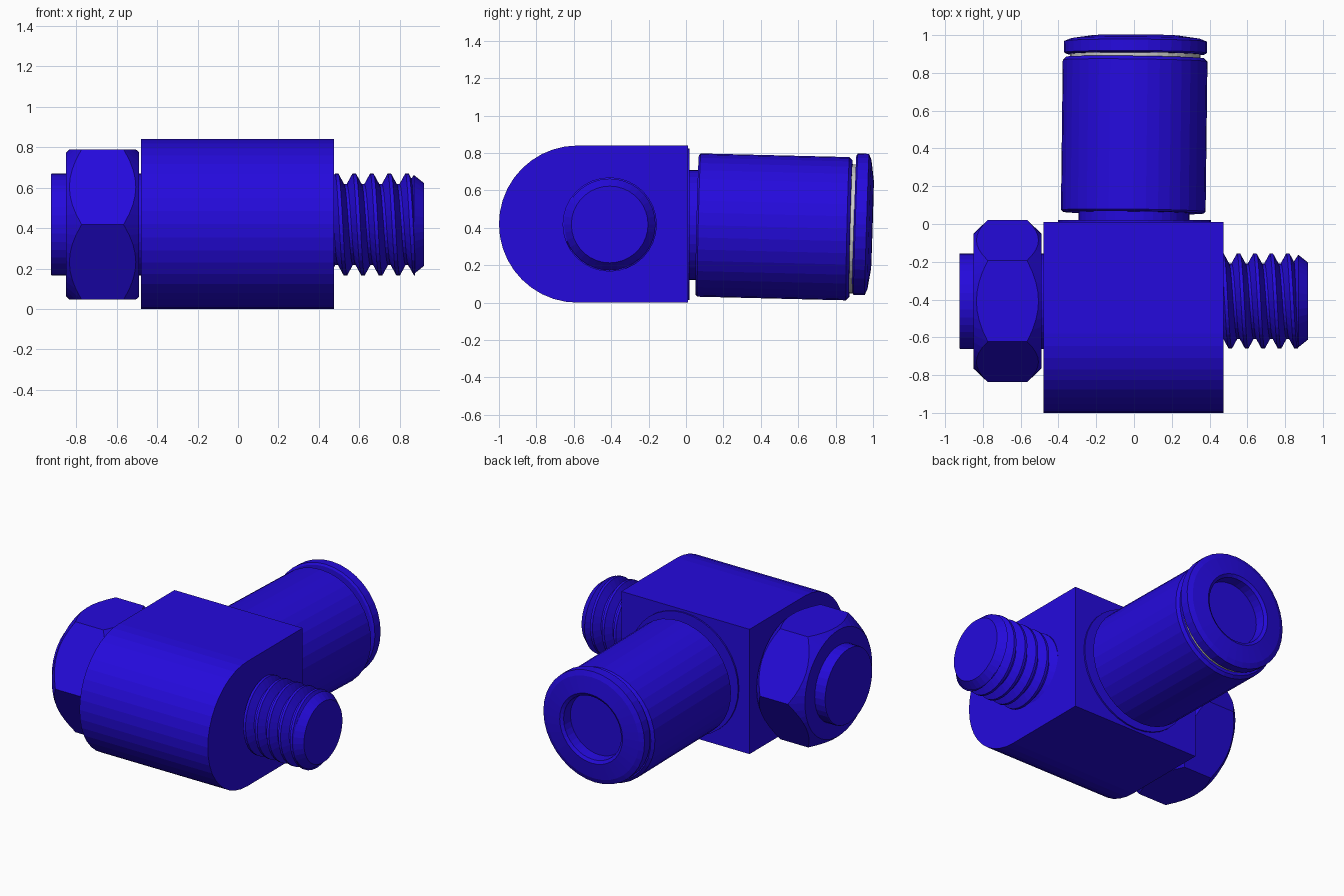
import bpy, bmesh
from math import pi, cos, sin, radians
from mathutils import Matrix

if "Cube" in bpy.data.objects:
    bpy.data.objects.remove(bpy.data.objects["Cube"])

blue = bpy.data.materials.new("blue")
blue.diffuse_color = (0.018, 0.003, 0.72, 1)
blue.use_nodes = True
blue.node_tree.nodes["Principled BSDF"].inputs["Base Color"].default_value = blue.diffuse_color


def finish(name, bm, matrix=Matrix(), mat=blue):
    bmesh.ops.recalc_face_normals(bm, faces=bm.faces)
    me = bpy.data.meshes.new(name)
    bm.to_mesh(me)
    bm.free()
    if mat:
        me.materials.append(mat)
    ob = bpy.data.objects.new(name, me)
    ob.matrix_world = matrix
    bpy.context.collection.objects.link(ob)
    return ob


def lathe(name, profile, matrix, n=36, mat=blue):
    """Turn (along, radius) points about local x; profile may depend on the angle."""
    fn = profile if callable(profile) else (lambda t: profile)
    bm = bmesh.new()
    cols = []
    for i in range(n):
        t = 2 * pi * i / n
        cols.append([bm.verts.new((a, r * cos(t), r * sin(t))) for a, r in fn(t)])
    m = len(cols[0])
    for i in range(n):
        p, q = cols[i], cols[(i + 1) % n]
        for j in range(m - 1):
            bm.faces.new((p[j], p[j + 1], q[j + 1], q[j]))
    bm.faces.new([c[0] for c in cols])
    bm.faces.new([c[-1] for c in cols])
    return finish(name, bm, matrix, mat)


# Body: block with a half-round front, extruded along x
bm = bmesh.new()
R, seg = 0.42, 20
pts = [(0.01, 0), (0.01, 2 * R)]
pts += [(-0.58 - R * sin(pi * i / seg), R + R * cos(pi * i / seg)) for i in range(seg + 1)]
face = bm.faces.new([bm.verts.new((-0.48, y, z)) for y, z in pts])
ext = bmesh.ops.extrude_face_region(bm, geom=[face])
bmesh.ops.translate(bm, vec=(0.955, 0, 0),
                    verts=[v for v in ext["geom"] if isinstance(v, bmesh.types.BMVert)])
finish("body", bm)

# Bolt: hex head with conical chamfers, round stub and threaded end
bolt = Matrix.Translation((0, -0.408, 0.418))


def hex_profile(t):
    r = 0.372 / cos(t % (pi / 3) - pi / 6)
    d = (r - 0.357) * 1.05
    return [(-0.85, 0.357), (-0.85 + d, r), (-0.49 - d, r), (-0.49, 0.357)]


lathe("hex_head", hex_profile, bolt, 48)
lathe("bolt_stub", [(-0.925, 0.25), (-0.92, 0.253), (-0.45, 0.253)], bolt)
lathe("thread_tip", [(0.84, 0.2), (0.87, 0.245), (0.92, 0.205)], bolt)

# Thread: right-hand helical strip trimmed at both ends
bm = bmesh.new()
pitch, n, turns = 0.087, 32, 8
shape = [(0.0, 0.20), (0.32, 0.252), (0.52, 0.252), (0.84, 0.20)]
x0 = 0.575 - 0.25 * pitch - 0.42 * pitch - 3 * pitch
rows = []
for i in range(n * turns + 1):
    t = 2 * pi * i / n
    rows.append([bm.verts.new((x0 + pitch * (i / n + a), r * cos(t), r * sin(t)))
                 for a, r in shape])
for i in range(n * turns):
    p, q = rows[i], rows[i + 1]
    for j in range(3):
        bm.faces.new((p[j], p[j + 1], q[j + 1], q[j]))
    if i + n + 1 < len(rows):
        bm.faces.new((p[3], rows[i + n][0], rows[i + n + 1][0], q[3]))
for x, s in ((0.44, -1), (0.875, 1)):
    bmesh.ops.bisect_plane(bm, geom=bm.verts[:] + bm.edges[:] + bm.faces[:],
                           plane_co=(x, 0, 0), plane_no=(s, 0, 0), clear_outer=True)
finish("thread", bm, bolt)


# Tube connector along +y, with a slight sag
def along_y(x, y, z, sag=0.0, yaw=0.0):
    return (Matrix.Translation((x, y, z)) @ Matrix.Rotation(radians(-yaw), 4, 'Z')
            @ Matrix.Rotation(radians(-sag), 4, 'X') @ Matrix.Rotation(pi / 2, 4, 'Z'))


lathe("collar", [(-0.02, 0.405), (0.02, 0.405)], along_y(0.003, 0, 0.42))
lathe("neck", [(0, 0.295), (0.09, 0.295)], along_y(0, 0, 0.415))
barrel = along_y(-0.004, 0.06, 0.415, 1.4, 0.7)
lathe("barrel", [(0, 0.372), (0.01, 0.383), (0.805, 0.383), (0.822, 0.365)], barrel)
lathe("grey_seal", [(0.80, 0.345), (0.85, 0.345)], barrel, mat=None)
lathe("release_ring", [(0, 0.365), (0.008, 0.378), (0.068, 0.378), (0.082, 0.345),
                       (0.098, 0.235), (0.085, 0.215), (0.02, 0.21)],
      along_y(0.008, 0.899, 0.42, 1.8, 0.3))
